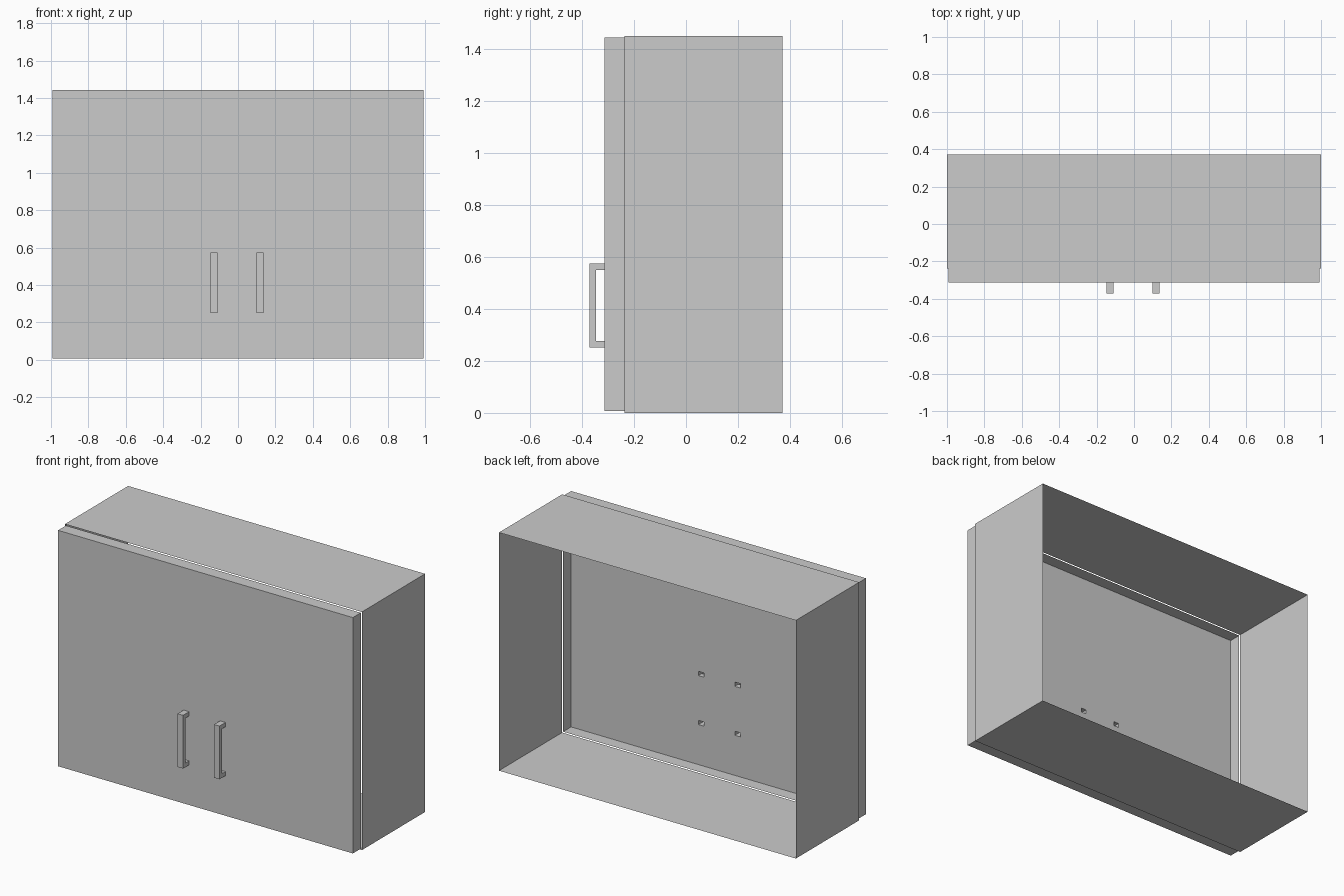
import bpy, bmesh

cube = bpy.data.objects.get("Cube")
if cube:
    bpy.data.objects.remove(cube, do_unlink=True)

grey = bpy.data.materials.new("light grey")
grey.use_nodes = True
colour = (0.6, 0.6, 0.6, 1)
grey.diffuse_color = colour
grey.node_tree.nodes["Principled BSDF"].inputs["Base Color"].default_value = colour

HALF_WIDTH, HEIGHT, GAP = 1.0, 1.45, 0.007
BACK, JOINT, DOOR_FRONT, HANDLE_FRONT = 0.371, -0.237, -0.313, -0.371
HANDLES = {"right_handle": (-0.147, -0.11), "left_handle": (0.098, 0.135)}
LOW, LOW_IN, HIGH_IN, HIGH = 0.251, 0.276, 0.549, 0.575
BAR_BACK = -0.346


def finish(name, bm):
    bmesh.ops.remove_doubles(bm, verts=bm.verts, dist=0.0001)
    mesh = bpy.data.meshes.new(name)
    bm.to_mesh(mesh)
    bm.free()
    mesh.materials.append(grey)
    obj = bpy.data.objects.new(name, mesh)
    bpy.context.collection.objects.link(obj)
    return obj


def quad(bm, points):
    return bm.faces.new([bm.verts.new(p) for p in points])


def sleeve(bm, x, z0, z1, front, back):
    """Four thin walls around the y axis, open at both ends, facing outwards."""
    ring = [(-x, z0), (x, z0), (x, z1), (-x, z1)]
    for (xa, za), (xb, zb) in zip(ring, ring[1:] + ring[:1]):
        quad(bm, [(xa, front, za), (xb, front, zb), (xb, back, zb), (xa, back, za)][::-1])
    bmesh.ops.recalc_face_normals(bm, faces=bm.faces)


# Cabinet body: thin walls, open front and back
bm = bmesh.new()
sleeve(bm, HALF_WIDTH, 0, HEIGHT, JOINT, BACK)
body = finish("cabinet_body", bm)

# Door: shallow tray open at the back, with slots where the handles join
bm = bmesh.new()
edge = HALF_WIDTH - GAP
sleeve(bm, edge, GAP, HEIGHT - GAP, DOOR_FRONT, JOINT)
xs = [-edge, *HANDLES["right_handle"], *HANDLES["left_handle"], edge]
zs = [GAP, LOW, LOW_IN, HIGH_IN, HIGH, HEIGHT - GAP]
for i, (xa, xb) in enumerate(zip(xs, xs[1:])):
    for j, (za, zb) in enumerate(zip(zs, zs[1:])):
        if i % 2 and j % 2:
            continue
        quad(bm, [(xa, DOOR_FRONT, za), (xb, DOOR_FRONT, za),
                  (xb, DOOR_FRONT, zb), (xa, DOOR_FRONT, zb)])
door = finish("door_panel", bm)

# Handles: hollow C-shaped profile, open where it meets the door
profile = [(DOOR_FRONT, LOW), (HANDLE_FRONT, LOW), (HANDLE_FRONT, HIGH), (DOOR_FRONT, HIGH),
           (DOOR_FRONT, HIGH_IN), (BAR_BACK, HIGH_IN), (BAR_BACK, LOW_IN), (DOOR_FRONT, LOW_IN)]
for name, (xa, xb) in HANDLES.items():
    bm = bmesh.new()
    for x in (xa, xb):
        quad(bm, [(x, y, z) for y, z in profile])
    for (ya, za), (yb, zb) in zip(profile, profile[1:] + profile[:1]):
        if ya == yb == DOOR_FRONT:
            continue
        quad(bm, [(xa, ya, za), (xb, ya, za), (xb, yb, zb), (xa, yb, zb)])
    bmesh.ops.remove_doubles(bm, verts=bm.verts, dist=0.0001)
    bmesh.ops.recalc_face_normals(bm, faces=bm.faces)
    finish(name, bm)
